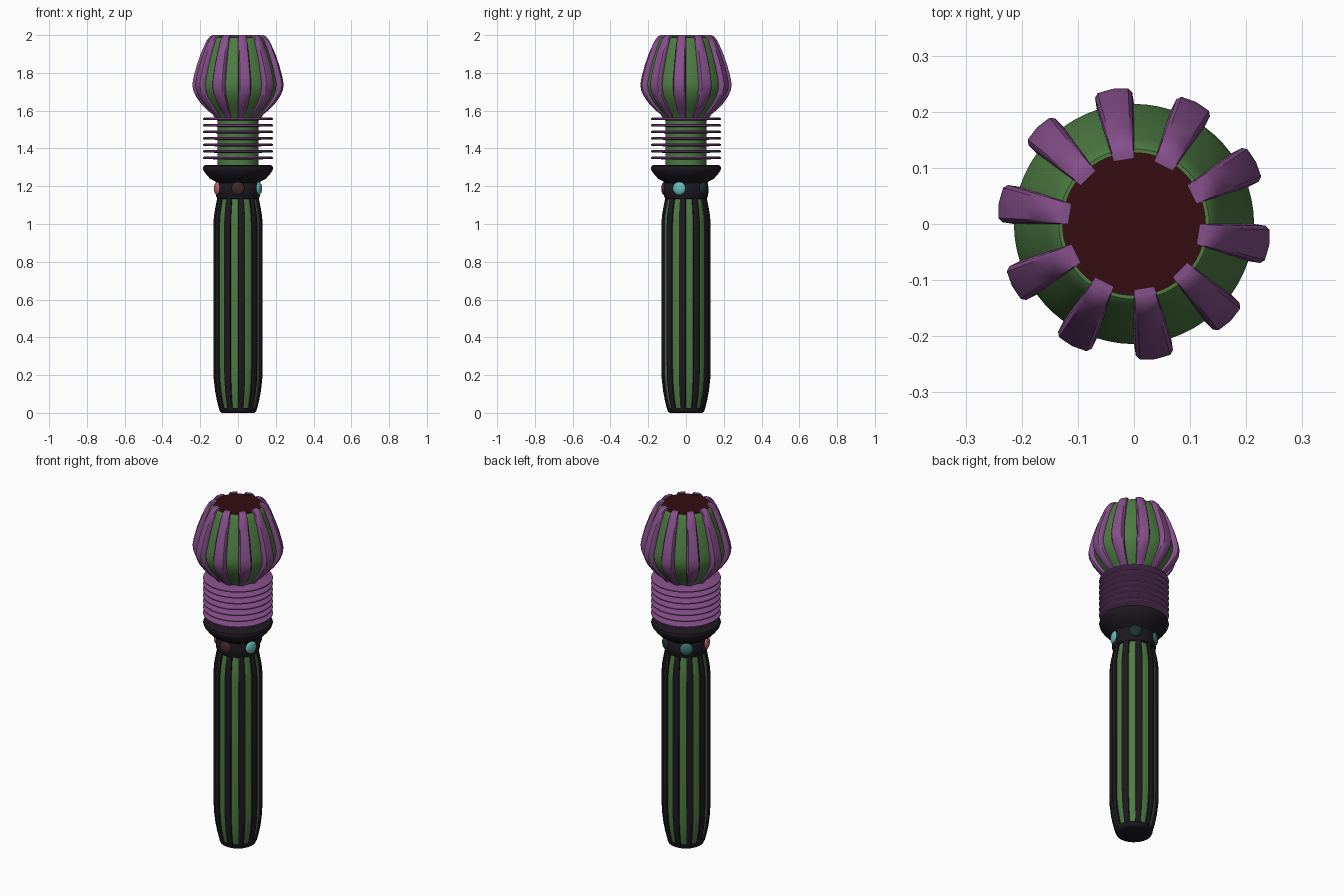
import bpy, bmesh
from math import sin, cos, radians, tau
from mathutils import Matrix

if "Cube" in bpy.data.objects:
    bpy.data.objects.remove(bpy.data.objects["Cube"])


def material(name, rgb):
    m = bpy.data.materials.new(name)
    m.diffuse_color = (*rgb, 1)
    m.use_nodes = True
    m.node_tree.nodes["Principled BSDF"].inputs["Base Color"].default_value = m.diffuse_color
    return m


BLACK = material("black", (0.012, 0.010, 0.014))
GREEN = material("green", (0.075, 0.20, 0.055))
PURPLE = material("purple", (0.24, 0.08, 0.26))
DARK_RED = material("dark_red", (0.035, 0.004, 0.005))


def finish(bm, name, mat, angle=40):
    bmesh.ops.recalc_face_normals(bm, faces=bm.faces)
    me = bpy.data.meshes.new(name)
    bm.to_mesh(me)
    bm.free()
    me.materials.append(mat)
    ob = bpy.data.objects.new(name, me)
    bpy.context.collection.objects.link(ob)
    bpy.ops.object.select_all(action='DESELECT')
    ob.select_set(True)
    bpy.context.view_layer.objects.active = ob
    bpy.ops.object.shade_smooth_by_angle(angle=radians(angle))
    return ob


def loft(bm, rings, closed=True):
    """Bridge rings of points and cap both ends."""
    vs = [[bm.verts.new(p) for p in r] for r in rings]
    n = len(vs[0])
    for a, b in zip(vs, vs[1:]):
        for i in range(n):
            j = (i + 1) % n
            bm.faces.new((a[i], a[j], b[j], b[i]))
    bm.faces.new(vs[0])
    bm.faces.new(vs[-1])


def lathe(name, profile, mat, seg=60):
    bm = bmesh.new()
    loft(bm, [[(r * cos(tau * i / seg), r * sin(tau * i / seg), z) for i in range(seg)]
              for r, z in profile])
    return finish(bm, name, mat)


def ribs(name, profile, mat, count=10):
    """Ring of lengthwise ribs; profile rows are (inner radius, outer radius, z)."""
    bm = bmesh.new()
    for k in range(count):
        mid = -9 + 360 / count * k
        rings = []
        for ri, ro, z in profile:
            d = ro - ri
            sect = [(-9, ri - 0.012), (-9, ri), (-8.2, ri + 0.75 * d), (-6.5, ro), (0, ro + 0.002),
                    (6.5, ro), (8.2, ri + 0.75 * d), (9, ri), (9, ri - 0.012)]
            rings.append([(r * cos(radians(mid + a)), r * sin(radians(mid + a)), z)
                          for a, r in sect])
        loft(bm, rings)
    return finish(bm, name, mat)


# Grip: green core, black ribs and black end cap
grip = [(0.100, 0.02), (0.110, 0.06), (0.120, 0.11), (0.128, 0.18), (0.130, 0.26),
        (0.130, 1.00), (0.126, 1.05), (0.119, 1.09), (0.109, 1.14)]
lathe("grip_core", [(r - 0.010, z) for r, z in grip], GREEN)
ribs("grip_ribs", [(r - 0.010, r, z) for r, z in grip], BLACK)
lathe("grip_end_cap", [(0.085, 0), (0.094, 0.005), (0.099, 0.015), (0.100, 0.025), (0.08, 0.03)], BLACK)

# Collar and flared cup
lathe("collar", [(0.09, 1.13), (0.110, 1.135), (0.117, 1.15), (0.119, 1.18),
                 (0.117, 1.21), (0.110, 1.225), (0.09, 1.23)], BLACK)
lathe("flared_cup", [(0.105, 1.21), (0.120, 1.225), (0.148, 1.24), (0.166, 1.26), (0.181, 1.28),
                     (0.186, 1.295), (0.182, 1.307), (0.172, 1.312), (0.10, 1.312)], BLACK)

# Five buttons around the collar
colors = [("brown", (0.05, 0.022, 0.022)), ("cyan", (0.14, 0.50, 0.50)),
          ("dark_teal", (0.012, 0.03, 0.03)), ("teal", (0.05, 0.16, 0.16)),
          ("red", (0.50, 0.15, 0.13))]
for k, (cname, rgb) in enumerate(colors):
    a = radians(-90 + 72 * k)
    bm = bmesh.new()
    bmesh.ops.create_uvsphere(bm, u_segments=24, v_segments=12, radius=0.035)
    bm.transform(Matrix.Translation((0.115 * cos(a), 0.115 * sin(a), 1.188))
                 @ Matrix.Rotation(a, 4, 'Z') @ Matrix.Diagonal((0.45, 1, 1, 1)))
    finish(bm, "button_" + cname, material(cname, rgb))

# Neck with a stack of thin discs
lathe("neck", [(0.108, 1.30), (0.108, 1.57)], GREEN)
for k in range(7):
    z = 1.35 + 0.0345 * k
    lathe(f"neck_disc_{k + 1}", [(0.10, z - 0.008), (0.180, z - 0.006), (0.186, z - 0.003),
                                 (0.186, z + 0.003), (0.180, z + 0.006), (0.10, z + 0.008)], PURPLE)

# Bulb head: green shell, purple ribs, dark red top
head = [(0.108, 0.114, 1.550), (0.124, 0.134, 1.580), (0.148, 0.165, 1.605), (0.176, 0.198, 1.640),
        (0.198, 0.223, 1.675), (0.211, 0.238, 1.710), (0.214, 0.242, 1.740), (0.208, 0.236, 1.775),
        (0.192, 0.219, 1.840), (0.172, 0.196, 1.905), (0.153, 0.174, 1.955), (0.143, 0.160, 1.980)]
lathe("head_shell", [(ri, z) for ri, ro, z in head] + [(0.134, 1.988), (0.125, 1.988)], GREEN)
ribs("head_ribs", head + [(0.133, 0.148, 1.993), (0.129, 0.134, 2.0)], PURPLE)
lathe("head_top", [(0.128, 1.975), (0.128, 1.990)], DARK_RED)
